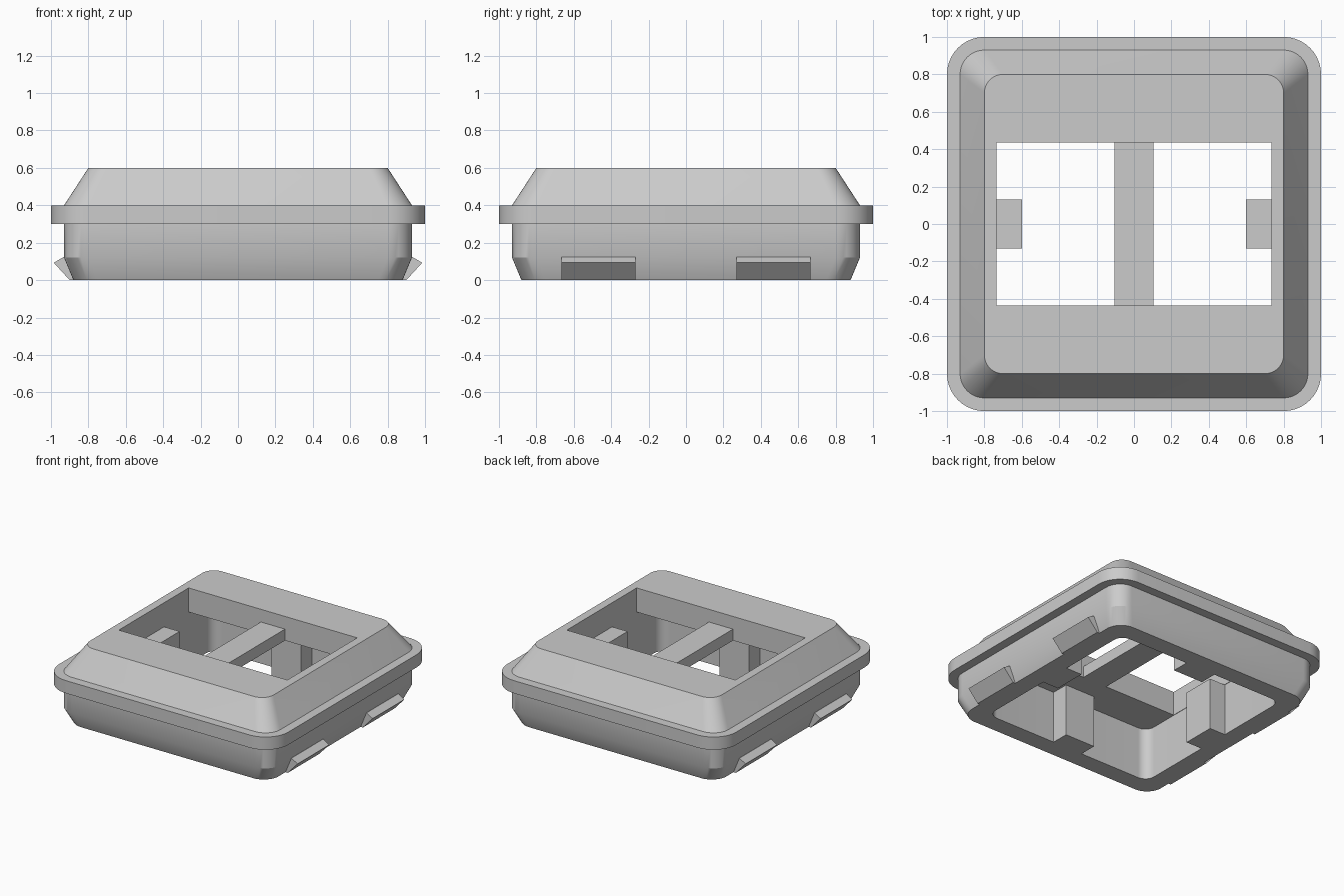
import bpy, bmesh, math

if "Cube" in bpy.data.objects:
    bpy.data.objects.remove(bpy.data.objects["Cube"])

grey = bpy.data.materials.new("plain_grey")
grey.diffuse_color = (0.6, 0.6, 0.6, 1)
grey.use_nodes = True
grey.node_tree.nodes["Principled BSDF"].inputs["Base Color"].default_value = grey.diffuse_color


def make_object(name, bm, smooth=False):
    bmesh.ops.recalc_face_normals(bm, faces=bm.faces)
    mesh = bpy.data.meshes.new(name)
    bm.to_mesh(mesh)
    bm.free()
    mesh.materials.append(grey)
    ob = bpy.data.objects.new(name, mesh)
    bpy.context.collection.objects.link(ob)
    if smooth:
        bpy.ops.object.select_all(action='DESELECT')
        ob.select_set(True)
        bpy.context.view_layer.objects.active = ob
        bpy.ops.object.shade_smooth_by_angle(angle=math.radians(28))
    return ob


def rounded_ring(bm, z, hx, hy, r, steps=10):
    """Rounded rectangle of vertices at height z."""
    ring = []
    for q, (sx, sy) in enumerate([(1, 1), (-1, 1), (-1, -1), (1, -1)]):
        for i in range(steps + 1):
            a = math.pi / 2 * (q + i / steps)
            ring.append(bm.verts.new((sx * (hx - r) + r * math.cos(a),
                                      sy * (hy - r) + r * math.sin(a), z)))
    return ring


def box(name, x0, x1, y0, y1, z0, z1):
    prism(name, [(x0, z0), (x1, z0), (x1, z1), (x0, z1)], y0, y1)


def prism(name, profile, y0, y1):
    """Extrude an xz profile from y0 to y1."""
    bm = bmesh.new()
    a = [bm.verts.new((x, y0, z)) for x, z in profile]
    b = [bm.verts.new((x, y1, z)) for x, z in profile]
    bm.faces.new(a)
    bm.faces.new(b)
    for i in range(len(a)):
        j = (i + 1) % len(a)
        bm.faces.new((a[i], a[j], b[j], b[i]))
    make_object(name, bm)


# Housing: one closed loft, up the outside and down through the opening and cavity
levels = [  # z, half x, half y, corner radius
    (0, .88, .88, .13), (.12, .93, .93, .13), (.3, .93, .93, .13),
    (.3, 1, 1, .2), (.4, 1, 1, .2), (.4, .93, .93, .13), (.6, .8, .8, .1),
    (.6, .735, .435, 0), (.41, .735, .435, 0),
    (.41, .738, .738, .08), (0, .738, .738, .08)]
bm = bmesh.new()
rings = [rounded_ring(bm, *lv) for lv in levels]
for k, a in enumerate(rings):
    b = rings[(k + 1) % len(rings)]
    for i in range(len(a)):
        j = (i + 1) % len(a)
        bm.faces.new((a[i], a[j], b[j], b[i]))
bmesh.ops.remove_doubles(bm, verts=bm.verts, dist=1e-5)
make_object("housing", bm, smooth=True)

# Bar across the opening
box("cross_bar", -.105, .105, -.44, .44, .41, .5)

# Inner ribs in the middle of each cavity wall, and snap clips on the two sides
clip = [(.87, 0), (.9, 0), (.985, .093), (.932, .124), (.9, .12)]
for s, side in ((1, "positive"), (-1, "negative")):
    x0, x1 = sorted((s * .6, s * .745))
    box(f"side_rib_{side}", x0, x1, -.13, .13, 0, .41)
    box(f"end_rib_{side}", -.13, .13, x0, x1, 0, .412)
    for y in (-.665, .27):
        prism(f"snap_clip_{side}", [(s * x, z) for x, z in clip], y, y + .395)
